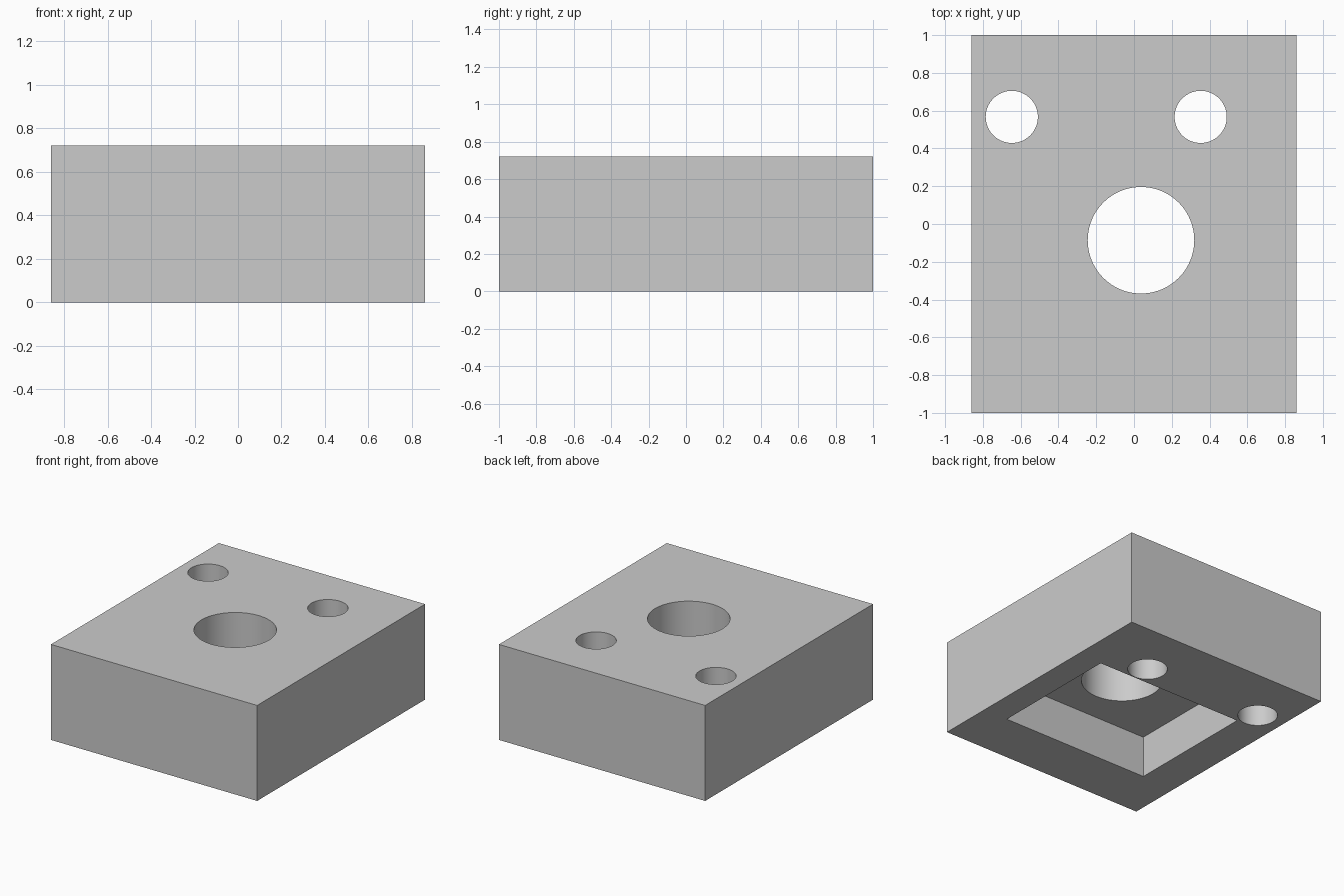
import bpy
import math

cube = bpy.data.objects.get("Cube")
if cube:
    bpy.data.objects.remove(cube, do_unlink=True)

WIDTH, LENGTH, HEIGHT = 1.72, 2.0, 0.72
BORE_X, BORE_Y = 0.037, -0.086

grey = bpy.data.materials.new("plain_grey")
grey.use_nodes = True
colour = (0.6, 0.6, 0.6, 1)
grey.diffuse_color = colour
grey.node_tree.nodes["Principled BSDF"].inputs["Base Color"].default_value = colour


def box(name, centre, size):
    bpy.ops.mesh.primitive_cube_add(size=1, location=centre)
    obj = bpy.context.object
    obj.name = name
    obj.scale = size
    bpy.ops.object.transform_apply(location=True, rotation=False, scale=True)
    obj.data.materials.append(grey)
    return obj


def cylinder(name, x, y, radius):
    bpy.ops.mesh.primitive_cylinder_add(
        vertices=96, radius=radius, depth=2 * HEIGHT, location=(x, y, HEIGHT / 2))
    obj = bpy.context.object
    obj.name = name
    obj.data.materials.append(grey)
    return obj


# Solid block
block = box("block", (0, 0, HEIGHT / 2), (WIDTH, LENGTH, HEIGHT))

# Rectangular pocket in the underside, then the bore and two bolt holes
POCKET = 0.315
cutters = [
    box("pocket_cutter", (BORE_X, BORE_Y, 0), (1.24, 1.016, 2 * POCKET)),
    cylinder("bore_cutter", BORE_X, BORE_Y, 0.282),
]
for side in (-1, 1):
    cutters.append(cylinder("bolt_hole_cutter", -0.147 + side * 0.5, 0.567, 0.138))

# Cut each opening and remove its cutter
bpy.context.view_layer.objects.active = block
for cutter in cutters:
    cutter.hide_render = True
    mod = block.modifiers.new("cut", 'BOOLEAN')
    mod.operation = 'DIFFERENCE'
    mod.solver = 'EXACT'
    mod.object = cutter
    bpy.ops.object.modifier_apply(modifier=mod.name)
    bpy.data.objects.remove(cutter, do_unlink=True)

# Smooth hole walls, crisp edges
bpy.ops.object.select_all(action='DESELECT')
block.select_set(True)
bpy.ops.object.shade_smooth_by_angle(angle=math.radians(30))
